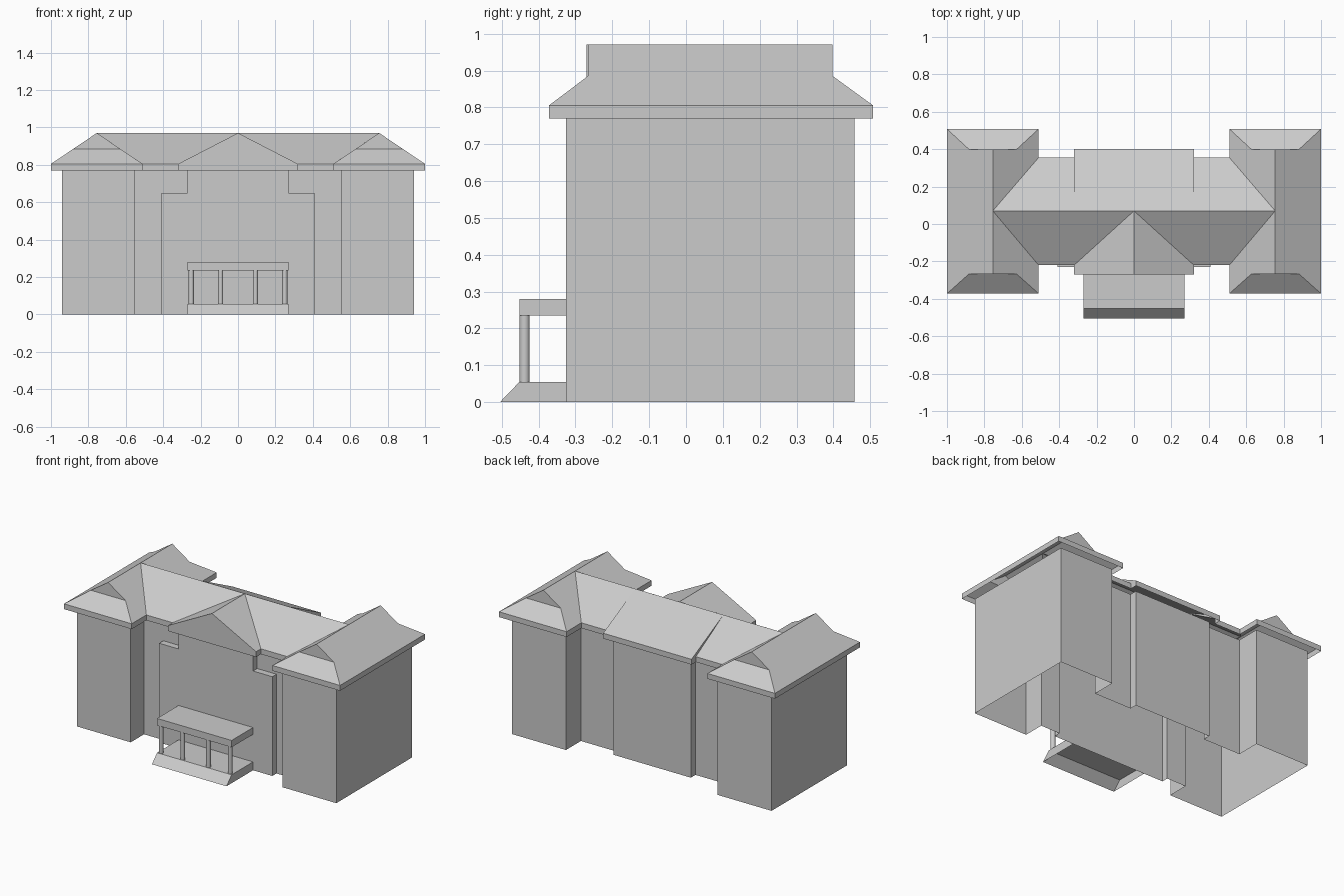
import bpy, bmesh
from math import pi

if "Cube" in bpy.data.objects:
    bpy.data.objects.remove(bpy.data.objects["Cube"])

EAVE, DROP, RIDGE, HIP = 0.805, 0.77, 0.97, 0.885


def make(name, polys, mirror=True):
    """Weld a list of polygons into one object, optionally mirrored across x = 0."""
    bm = bmesh.new()
    for p in polys:
        bm.faces.new([bm.verts.new(v) for v in p])
    bmesh.ops.remove_doubles(bm, verts=bm.verts, dist=1e-4)
    bmesh.ops.recalc_face_normals(bm, faces=bm.faces)
    me = bpy.data.meshes.new(name)
    bm.to_mesh(me)
    bm.free()
    ob = bpy.data.objects.new(name, me)
    bpy.context.collection.objects.link(ob)
    if mirror:
        ob.modifiers.new("mirror", 'MIRROR').use_clip = True
    return ob


def band(path, z0, z1):
    """Vertical strip along a plan path."""
    return [[(*a, z0), (*b, z0), (*b, z1), (*a, z1)] for a, b in zip(path, path[1:])]


# Walls: half floor plan; the entrance bay narrows above a ledge
def plan(bay):
    return [(0, -.23), (bay, -.23), (bay, -.187), (.55, -.187), (.55, -.325),
            (.94, -.325), (.94, .457), (.55, .457), (.55, .302), (.28, .302),
            (.28, .35), (0, .35)]


ledge = [(.27, -.23, .65), (.41, -.23, .65), (.41, -.187, .65), (.27, -.187, .65)]
make("walls", band(plan(.41), 0, .65) + [ledge] + band(plan(.27), .65, DROP))

# Wing roofs: hips topped by small upright gablets, valley cut into the main roof
XI, XM, XO, XA, XB = .51, .755, 1.0, .629, .881
YF, YB, GF, GB, YR = -.372, .508, -.266, .398, .07
VF, VB = -.22, .355
polys = []
for ye, yg, yv in ((YF, GF, VF), (YB, GB, VB)):
    a, b, top = (XA, yg, HIP), (XB, yg, HIP), (XM, yg, RIDGE)
    polys += [[(XI, ye, EAVE), (XO, ye, EAVE), b, a],
              [a, b, top],
              [(XI, ye, EAVE), (XI, yv, EAVE), (XM, YR, RIDGE), top, a]]
polys.append([(XO, YF, EAVE), (XO, YB, EAVE), (XB, GB, HIP), (XM, GB, RIDGE),
              (XM, YR, RIDGE), (XM, GF, RIDGE), (XB, GF, HIP)])
polys += band([(XI, VF), (XI, YF), (XO, YF), (XO, YB), (XI, YB), (XI, VB)], DROP, EAVE)
make("wing_roofs", polys)

# Main roof with front gable and shallower rear bay
GX, FY, BY = .32, -.27, .40
mid, end, step = (0, YR, RIDGE), (XM, YR, RIDGE), (GX, YR, RIDGE)
apex, valley = (0, FY, RIDGE), (GX, VF, EAVE)
polys = [[mid, step, end, (XI, VF, EAVE), valley],
         [mid, valley, (GX, FY, EAVE), apex],
         [apex, (GX, FY, EAVE), (GX, FY, DROP), (0, FY, DROP)],
         [step, end, (XI, VB, EAVE), (GX, VB, EAVE)],
         [mid, step, (GX, BY, EAVE), (0, BY, EAVE)],
         [step, (GX, VB, EAVE), (GX, BY, EAVE)]]
polys += band([(XI, VF), (GX, VF), (GX, FY)], DROP, EAVE)
polys += band([(XI, VB), (GX, VB), (GX, BY), (0, BY)], DROP, EAVE)
make("main_roof", polys)

# Porch platform with sloped front, open underneath
W, PF, PB, PH = .27, -.452, -.23, .055
side = [(-.505, 0), (PF, PH), (PB, PH), (PB, 0)]
polys = [[(-W, *p), (W, *p), (W, *q), (-W, *q)] for p, q in zip(side[:2], side[1:3])]
polys += [[(x, *p) for p in side] for x in (-W, W)]
make("porch_platform", polys, mirror=False)

# Porch canopy
bpy.ops.mesh.primitive_cube_add(size=1, location=(0, (PF + PB) / 2, .2575))
canopy = bpy.context.object
canopy.name = "porch_canopy"
canopy.scale = (2 * W, PB - PF, .045)

# Porch columns
for x in (-.25, -.093, .093, .25):
    bpy.ops.mesh.primitive_cylinder_add(vertices=16, radius=.014, depth=.18,
                                        location=(x, -.438, .145))
    bpy.context.object.name = "porch_column"
    bpy.ops.object.shade_smooth_by_angle(angle=pi / 6)
